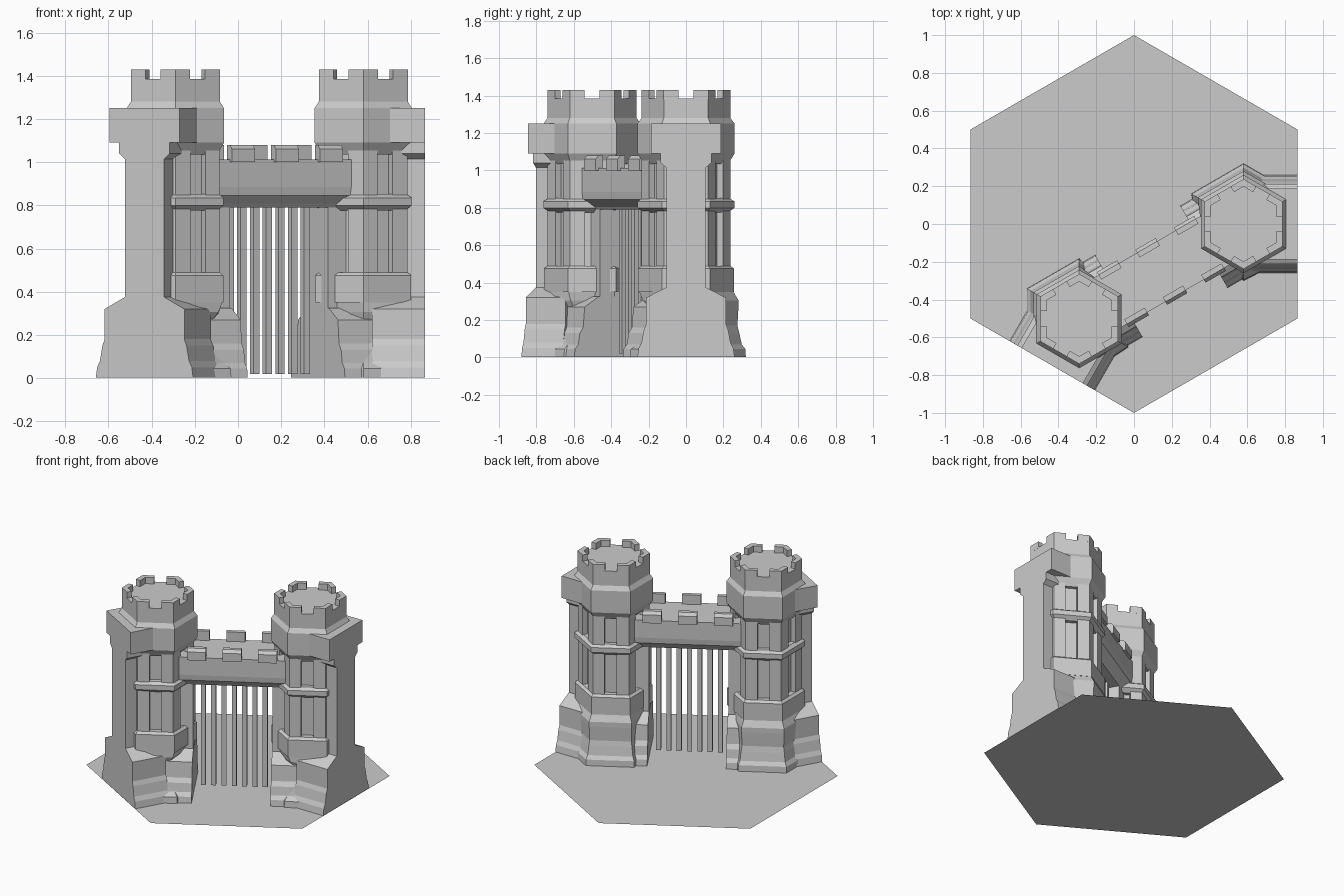
import bpy, math
from mathutils import Vector

if "Cube" in bpy.data.objects:
    bpy.data.objects.remove(bpy.data.objects["Cube"])

C30, S30 = math.cos(math.pi / 6), 0.5
TX = 0.58                      # tower centre on the x axis
VC = 0.29                      # wall centre line, distance from the origin
N = Vector((C30, S30, 0))      # wall direction = normal of the mirror plane


def mesh(name, verts, faces):
    me = bpy.data.meshes.new(name)
    me.from_pydata(verts, [], faces)
    me.update()
    ob = bpy.data.objects.new(name, me)
    bpy.context.collection.objects.link(ob)
    return ob


def loft(name, rings, mirror=True):
    """Skin counter-clockwise rings stacked upward; optionally add the mirrored twin."""
    n = len(rings[0])
    verts = [Vector(p) for r in rings for p in r]
    faces = [list(range(n))[::-1], [len(verts) - n + i for i in range(n)]]
    for k in range(len(rings) - 1):
        for i in range(n):
            j = (i + 1) % n
            faces.append([k * n + i, k * n + j, (k + 1) * n + j, (k + 1) * n + i])
    mesh(name, verts, faces)
    if mirror:
        mesh(name + "_mirrored", [p - 2 * p.dot(N) * N for p in verts],
             [f[::-1] for f in faces])


def wall(u, v, z):
    """u along the wall, v across it (positive = front)."""
    return (u * C30 + v * S30, u * S30 - v * C30, z)


def wall_ring(u0, u1, v0, v1, z):
    return [wall(u0, v1, z), wall(u1, v1, z), wall(u1, v0, z), wall(u0, v0, z)]


def corner(i, r):
    a = math.radians(30 + 60 * i)
    return Vector((TX + r * math.cos(a), r * math.sin(a), 0))


def at(p, z):
    return (p.x, p.y, z)


def hex_ring(apothem, z, limits=None):
    r = apothem / C30
    return [at(corner(i, (limits or {}).get(i, r)), z) for i in range(6)]


# hexagonal ground tile
mesh("ground_tile", [(math.cos(math.radians(30 + 60 * i)),
                      math.sin(math.radians(30 + 60 * i)), 0) for i in range(6)],
     [list(range(6))])

# flared tower base: held back at the gate corner (3) and in the front hollow (4)
base = [(0.002, 0.277, 0.30), (0.045, 0.275, 0.295), (0.07, 0.258, 0.26), (0.13, 0.247, 0.24),
        (0.17, 0.238, 0.21), (0.27, 0.243, 0.20), (0.305, 0.243, 0.23), (0.35, 0.22, 0.25)]
loft("tower_base", [hex_ring(a, z, {3: 0.242, 4: f}) for z, a, f in base])

# pedestal above the base
loft("tower_pedestal", [hex_ring(a, z) for a, z in
                        ((0.222, 0.35), (0.222, 0.475), (0.205, 0.49))])


# shaft with one tall slot in every face
def slotted_ring(z):
    ring = []
    for i in range(6):
        a, b = corner(i, 0.237), corner(i + 1, 0.237)
        inward = (Vector((TX, 0, 0)) - (a + b) / 2).normalized() * 0.035
        s, e = a.lerp(b, 0.32), a.lerp(b, 0.66)
        ring += [at(p, z) for p in (a, s, s + inward, e + inward, e)]
    return ring


loft("tower_shaft", [slotted_ring(0.48), slotted_ring(1.07)])

# string course around the shaft
loft("tower_band", [hex_ring(a, z) for a, z in
                    ((0.195, 0.775), (0.224, 0.80), (0.224, 0.835), (0.20, 0.852))])

# overhanging head and crown
loft("tower_head", [hex_ring(a, z) for a, z in
                    ((0.195, 1.035), (0.225, 1.09), (0.225, 1.25), (0.206, 1.28),
                     (0.206, 1.385))])

# V-shaped corner battlements on the crown
for i in range(6):
    R, r = 0.238, 0.198
    o, inn = corner(i, R), corner(i, r)
    nxt, prv = corner(i + 1, R), corner(i - 1, R)
    a, b = o.lerp(prv, 0.33), o.lerp(nxt, 0.33)
    k = (R - r) * C30

    def inset(p, q):
        d = (Vector((TX, 0, 0)) - (o + q) / 2).normalized()
        return p + d * k
    outline = [a, o, b, inset(b, nxt), inn, inset(a, prv)]
    loft("tower_battlement", [[at(p, z) for p in outline] for z in (1.38, 1.43)])

# outer buttress reaching the tile edge
half = [(0.002, 0.26), (0.05, 0.253), (0.08, 0.238), (0.15, 0.225), (0.18, 0.213),
        (0.32, 0.213), (0.375, 0.105), (1.015, 0.105), (1.04, 0.135), (1.09, 0.135),
        (1.091, 0.188), (1.25, 0.188)]
loft("buttress", [[(0.62, -h, z), (0.866, -h, z), (0.866, h, z), (0.62, h, z)]
                  for z, h in half])

# jamb foot and jamb beside the gateway
foot = [(0.002, 0.25), (0.045, 0.245), (0.07, 0.225), (0.13, 0.215), (0.16, 0.195),
        (0.27, 0.185), (0.325, 0.10)]
loft("jamb_foot", [wall_ring(0.26, 0.46, VC - h, VC + h, z) for z, h in foot])
loft("gate_jamb", [wall_ring(0.262, 0.42, VC - 0.09, VC + 0.09, z) for z in (0.30, 0.81)])

# bridge wall over the gate
lintel = [(0.79, 0.09), (0.805, 0.10), (0.845, 0.145), (0.885, 0.15), (1.012, 0.15)]
loft("bridge_wall", [wall_ring(-0.40, 0.40, VC - h, VC + h, z) for z, h in lintel], False)

# battlements on both edges of the bridge, with a sloped outer top
for side in (-1, 1):
    for u in (-0.235, 0, 0.235):
        rings = []
        for z, out in ((1.0, 0.168), (1.06, 0.168), (1.08, 0.15)):
            v0, v1 = sorted((VC + side * 0.122, VC + side * out))
            rings.append(wall_ring(u - 0.062, u + 0.062, v0, v1, z))
        loft("bridge_battlement", rings, False)

# portcullis bars
for i in range(7):
    u = (i - 3) * 0.068
    loft("gate_bar", [wall_ring(u - 0.016, u + 0.016, 0.255, 0.287, z)
                      for z in (0.02, 0.80)], False)
